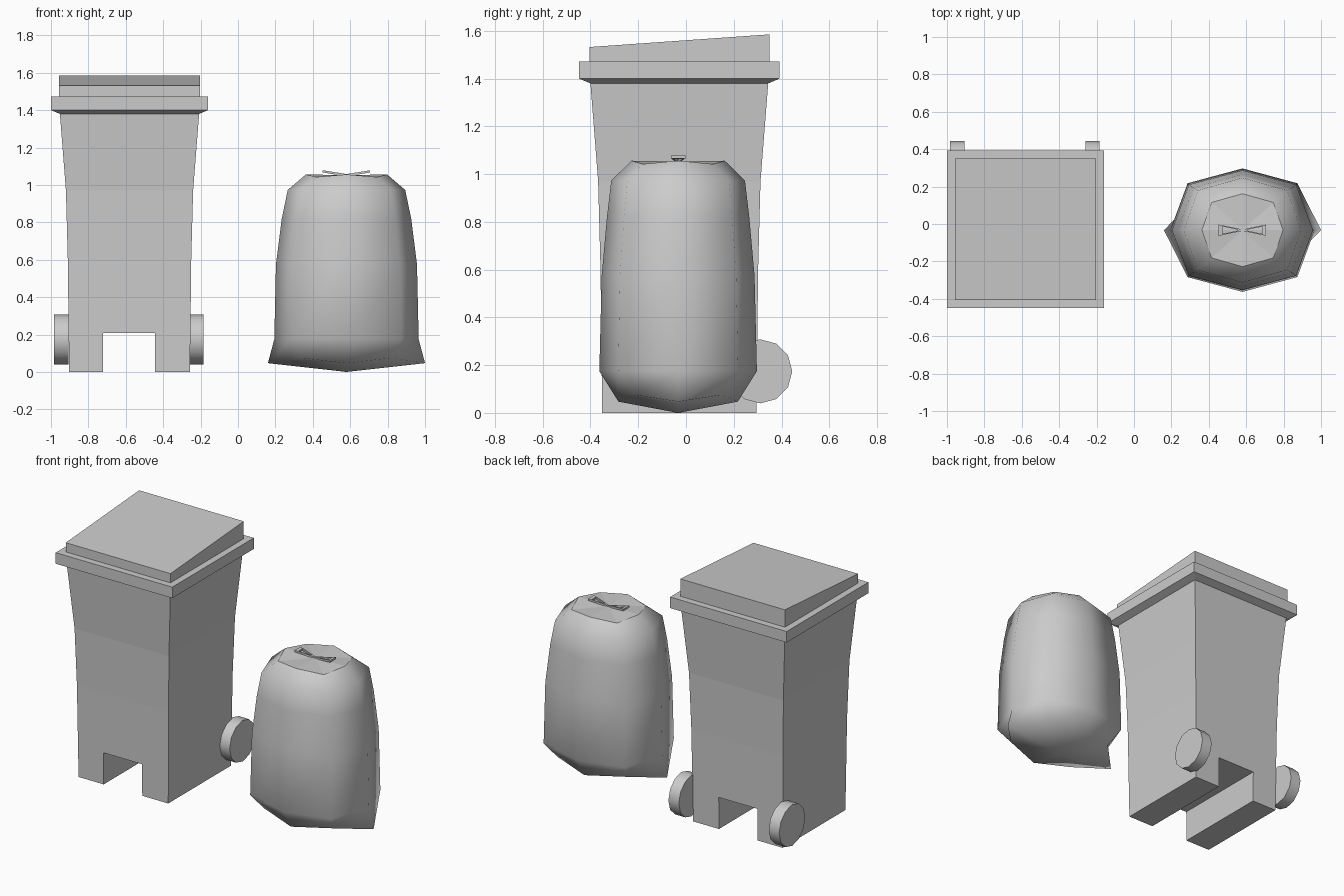
import bpy, bmesh, math

if "Cube" in bpy.data.objects:
    bpy.data.objects.remove(bpy.data.objects["Cube"])

BIN_X, BIN_Y = -0.58, -0.028     # bin axis
BAG_X, BAG_Y = 0.58, -0.033      # bag axis


def make_object(name, verts, faces):
    mesh = bpy.data.meshes.new(name)
    mesh.from_pydata(verts, [], faces)
    bm = bmesh.new()
    bm.from_mesh(mesh)
    bmesh.ops.recalc_face_normals(bm, faces=bm.faces)
    bm.to_mesh(mesh)
    bm.free()
    obj = bpy.data.objects.new(name, mesh)
    bpy.context.collection.objects.link(obj)
    return obj


def bridge(rings, n):
    """Quads joining consecutive rings of n vertices."""
    return [(r * n + i, r * n + (i + 1) % n, (r + 1) * n + (i + 1) % n, (r + 1) * n + i)
            for r in range(rings - 1) for i in range(n)]


def square_loft(name, levels):
    """Square tower: levels are (half width, z)."""
    verts = [(BIN_X + sx * h, BIN_Y + sy * h, z) for h, z in levels
             for sx, sy in ((-1, -1), (1, -1), (1, 1), (-1, 1))]
    last = 4 * (len(levels) - 1)
    faces = bridge(len(levels), 4) + [(3, 2, 1, 0), tuple(range(last, last + 4))]
    return make_object(name, verts, faces)


# Bin body with a notch cut through the foot
body = square_loft("bin_body", [(0.323, 0), (0.33, 0.6), (0.34, 0.97), (0.373, 1.39)])
bpy.ops.mesh.primitive_cube_add(size=1, location=(-0.583, BIN_Y, 0.0535))
cutter = bpy.context.object
cutter.name = "notch_cutter"
cutter.scale = (0.278, 1.2, 0.307)
cutter.hide_render = True
mod = body.modifiers.new("notch", 'BOOLEAN')
mod.operation = 'DIFFERENCE'
mod.solver = 'EXACT'
mod.object = cutter
bpy.context.view_layer.objects.active = body
bpy.ops.object.modifier_apply(modifier=mod.name)
bpy.data.objects.remove(cutter)

# Rim with chamfered underside
square_loft("bin_rim", [(0.373, 1.38), (0.42, 1.40), (0.42, 1.472)])

# Sloping lid
lid = square_loft("bin_lid", [(0.377, 1.465), (0.377, 1.532)])
for v in lid.data.vertices:
    if v.co.z > 1.5 and v.co.y > BIN_Y:
        v.co.z = 1.585

# Wheels
for side, x in (("left", -0.945), ("right", -0.222)):
    bpy.ops.mesh.primitive_cylinder_add(vertices=12, radius=0.134, depth=0.075,
                                        location=(x, 0.311, 0.174),
                                        rotation=(0, math.pi / 2, 0))
    bpy.context.object.name = "wheel_" + side
    bpy.ops.object.shade_smooth_by_angle(angle=math.radians(35))

# Bag: octagonal rings (half x, half y, diagonal factor, z, diagonal z)
rings = [(0.42, 0.25, 0.72, 0.047, 0.075),
         (0.386, 0.33, 0.76, 0.175, 0.175),
         (0.377, 0.32, 0.76, 0.575, 0.575),
         (0.346, 0.298, 0.76, 0.82, 0.82),
         (0.314, 0.28, 0.76, 0.973, 0.973),
         (0.217, 0.195, 0.76, 1.056, 1.042)]
unit = [(1, 0), (1, 1), (0, 1), (-1, 1), (-1, 0), (-1, -1), (0, -1), (1, -1)]
verts = []
for k, (hx, hy, d, z, dz) in enumerate(rings):
    for ux, uy in unit:
        diag = ux and uy
        f = d if diag else 1
        fx = 0.58 if diag and k == 0 else f     # pinch beside the bottom corners
        verts.append((BAG_X + ux * hx * fx, BAG_Y + uy * hy * f, dz if diag else z))
faces = bridge(len(rings), 8)
bottom, top, last = len(verts), len(verts) + 1, 8 * (len(rings) - 1)
verts += [(BAG_X, BAG_Y, 0), (BAG_X, BAG_Y, 1.052)]
for i in range(8):
    j = (i + 1) % 8
    faces += [(bottom, j, i), (top, last + i, last + j)]
bag = make_object("rubbish_bag", verts, faces)
for p in bag.data.polygons:
    p.use_smooth = top not in p.vertices

# Tied bow: two thin triangular ribbon loops
for side, s in (("left", -1), ("right", 1)):
    verts = []
    for base in (0, 0.012):
        for shrink in (0, 1):
            x0, x1, w = (0.0, 0.127, 0.03) if not shrink else (0.025, 0.107, 0.02)
            y0 = 0.004 if not shrink else 0.002
            for x, y in ((x0, -y0), (x1, -w), (x1, w), (x0, y0)):
                verts.append((BAG_X + s * x, BAG_Y + y, 1.046 + base + 0.16 * x))
    faces = []
    for i in range(4):
        j = (i + 1) % 4
        faces += [(i, j, 4 + j, 4 + i), (8 + i, 8 + j, 12 + j, 12 + i),
                  (i, j, 8 + j, 8 + i), (4 + i, 4 + j, 12 + j, 12 + i)]
    make_object("bow_" + side, verts, faces)
